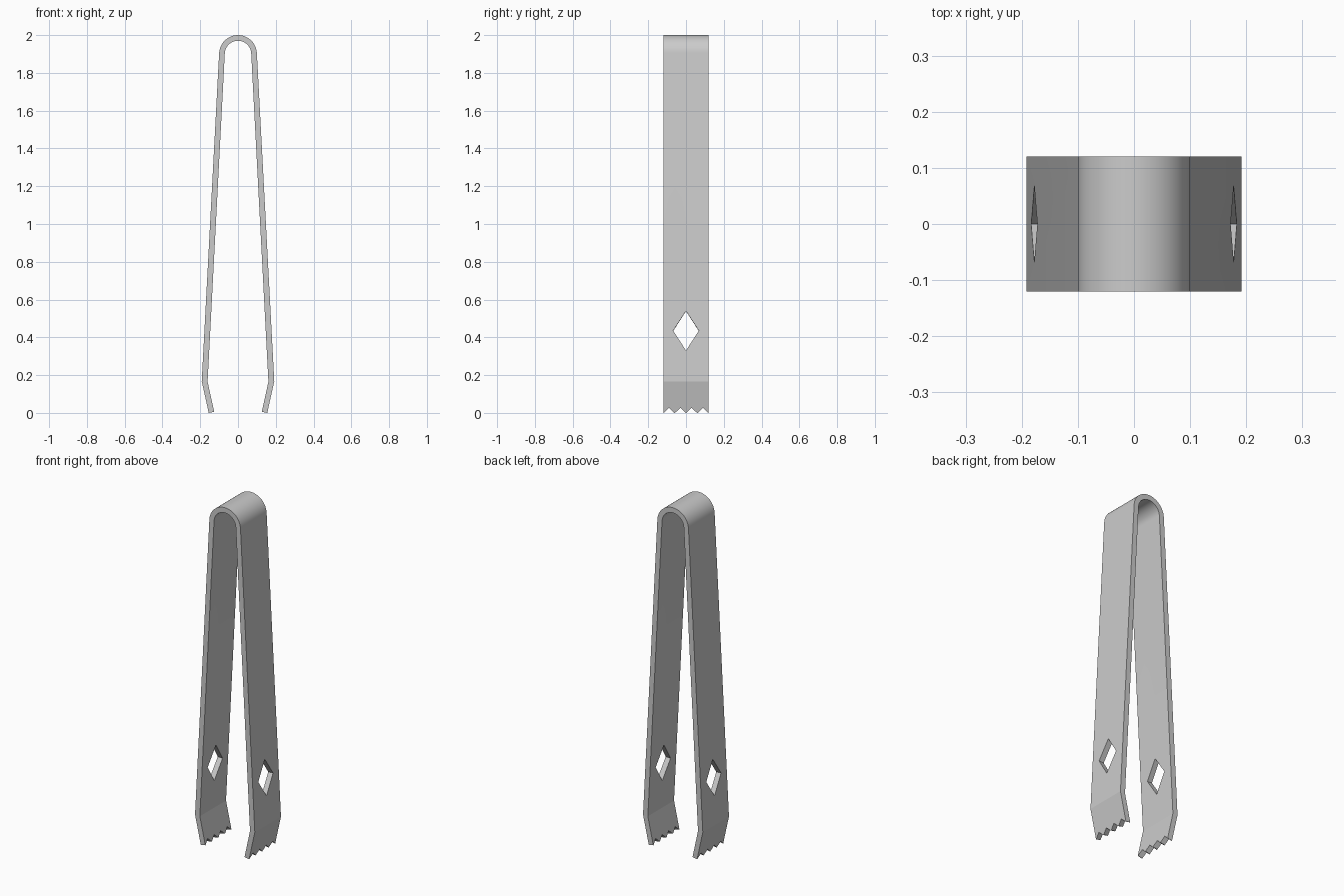
import bpy, bmesh, math

if "Cube" in bpy.data.objects:
    bpy.data.objects.remove(bpy.data.objects["Cube"])

HALF_W = 0.12      # half width of the strip
THICK = 0.03
R = 0.10           # outer radius of the top bend
TOP_Z = 1.90       # centre height of the top bend


def prism(bm, ring_a, ring_b):
    """Closed solid between two matching rings of points."""
    a = [bm.verts.new(p) for p in ring_a]
    b = [bm.verts.new(p) for p in ring_b]
    n = len(a)
    bm.faces.new(a)
    bm.faces.new(b[::-1])
    for i in range(n):
        j = (i + 1) % n
        bm.faces.new((a[j], a[i], b[i], b[j]))


def finish(bm, name):
    bmesh.ops.recalc_face_normals(bm, faces=bm.faces[:])
    mesh = bpy.data.meshes.new(name)
    bm.to_mesh(mesh)
    bm.free()
    obj = bpy.data.objects.new(name, mesh)
    bpy.context.collection.objects.link(obj)
    return obj


def path(radius, bend, tip):
    """Left tip, over the top bend, to right tip."""
    arc = []
    for i in range(25):
        t = math.radians(177 - 174 * i / 24)
        arc.append((radius * math.cos(t), TOP_Z + radius * math.sin(t)))
    right = [bend, tip]
    left = [(-x, z) for x, z in reversed(right)]
    return left + arc + right


# Bent strip: U-shaped profile extruded across the width
outer = path(R, (0.192, 0.167), (0.155, 0.0))
inner = path(R - THICK, (0.161, 0.165), (0.126, 0.006))
outline = outer + inner[::-1]
bm = bmesh.new()
prism(bm, [(x, -HALF_W, z) for x, z in outline], [(x, HALF_W, z) for x, z in outline])
tongs = finish(bm, "tongs_strip")

# Cutters: diamond window and tooth notches, square to each arm's surface
bm = bmesh.new()


def cut(points, side, ref_x, slope):
    rings = [[(side * x, y, z + slope * (x - ref_x)) for y, z in points]
             for x in (0.05, 0.28)]
    prism(bm, *rings)


for side in (-1, 1):
    cut([(0, 0.33), (0.068, 0.435), (0, 0.54), (-0.068, 0.435)], side, 0.177, 0.053)
    for y in (-0.09, -0.03, 0.03, 0.09):
        cut([(y - 0.028, 0), (y, 0.028), (y + 0.028, 0),
             (y + 0.028, -0.06), (y - 0.028, -0.06)], side, 0.155, -0.21)
cutter = finish(bm, "hole_and_teeth_cutter")
cutter.hide_render = True
cutter.hide_viewport = False

# Apply the cut, then smooth only the top bend
mod = tongs.modifiers.new("cuts", 'BOOLEAN')
mod.operation = 'DIFFERENCE'
mod.solver = 'EXACT'
mod.object = cutter
bpy.context.view_layer.objects.active = tongs
tongs.select_set(True)
bpy.ops.object.modifier_apply(modifier=mod.name)
bpy.data.objects.remove(cutter)
bpy.ops.object.shade_smooth_by_angle(angle=math.radians(10))
